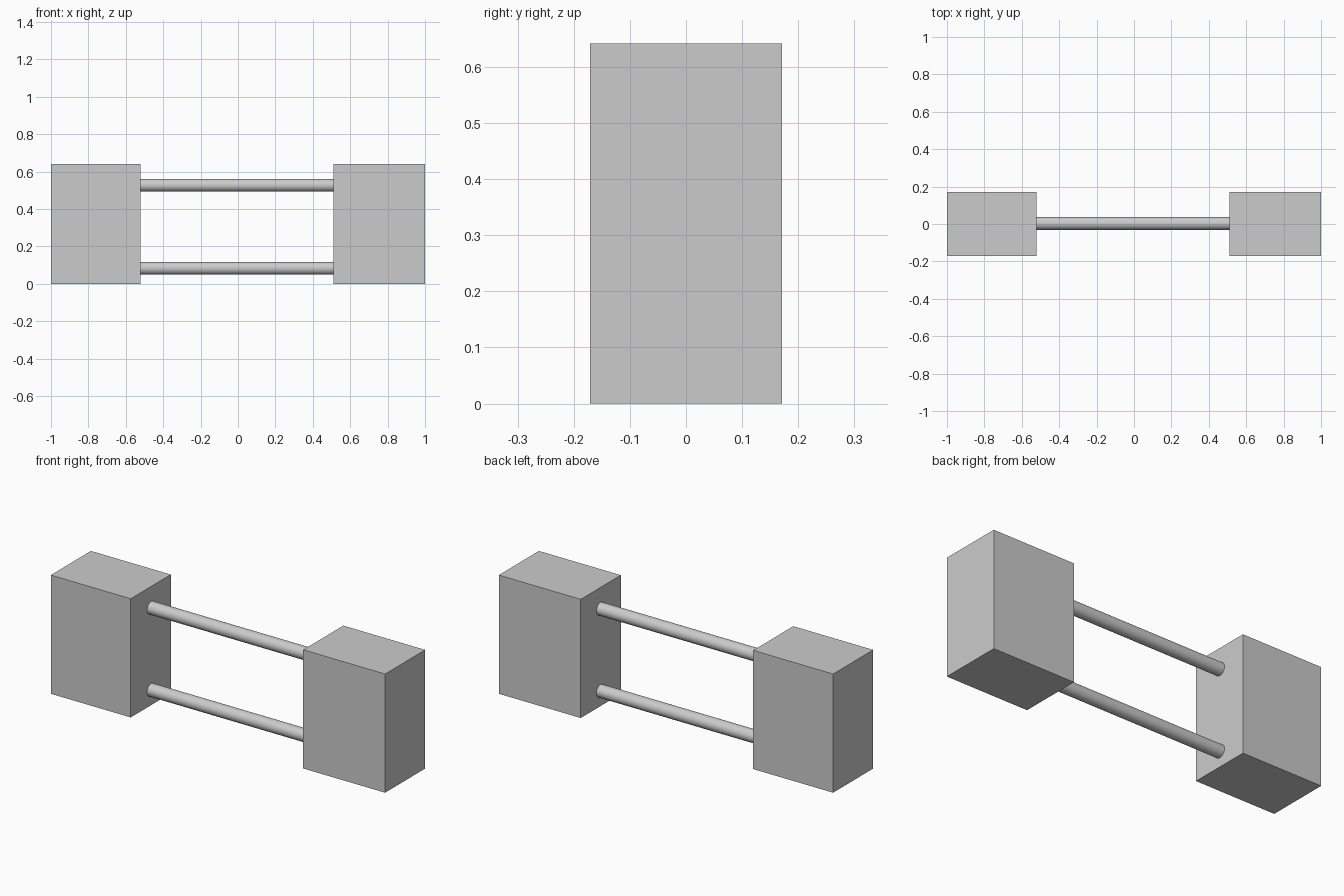
import bpy
from math import pi

if "Cube" in bpy.data.objects:
    bpy.data.objects.remove(bpy.data.objects["Cube"])

HEIGHT, DEPTH = 0.642, 0.342
LEFT_INNER, RIGHT_INNER = -0.522, 0.51
ROD_RADIUS, ROD_Y = 0.034, 0.003
EMBED = 0.005  # rod ends sit slightly inside the blocks


def block(name, x0, x1):
    bpy.ops.mesh.primitive_cube_add(size=1, location=((x0 + x1) / 2, 0, HEIGHT / 2))
    obj = bpy.context.object
    obj.name = name
    obj.dimensions = (x1 - x0, DEPTH, HEIGHT)
    bpy.ops.object.transform_apply(location=False, rotation=False, scale=True)


def rod(name, z):
    bpy.ops.mesh.primitive_cylinder_add(
        vertices=48, radius=ROD_RADIUS,
        depth=RIGHT_INNER - LEFT_INNER + 2 * EMBED,
        location=((LEFT_INNER + RIGHT_INNER) / 2, ROD_Y, z),
        rotation=(0, pi / 2, 0))
    bpy.context.object.name = name
    bpy.ops.object.shade_smooth_by_angle()


# End blocks
block("left_block", -1.0, LEFT_INNER)
block("right_block", RIGHT_INNER, 1.0)

# Connecting rods
rod("lower_rod", 0.083)
rod("upper_rod", 0.527)
